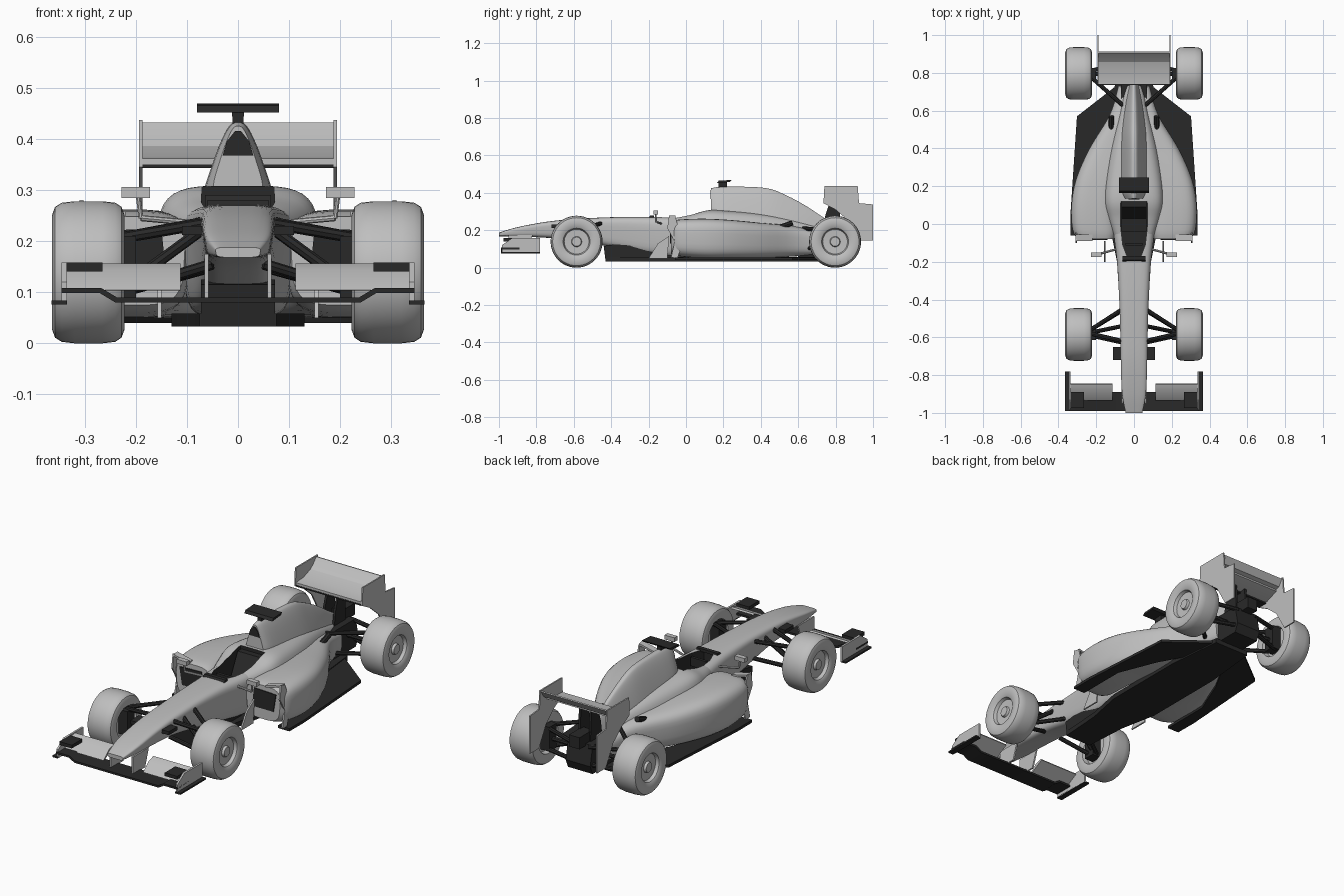
import bpy, bmesh, math
from mathutils import Vector

if "Cube" in bpy.data.objects:
    bpy.data.objects.remove(bpy.data.objects["Cube"], do_unlink=True)


def material(name, value):
    m = bpy.data.materials.new(name)
    m.use_nodes = True
    color = (value, value, value, 1)
    m.diffuse_color = color
    m.node_tree.nodes["Principled BSDF"].inputs["Base Color"].default_value = color
    return m


LIGHT = material("light_grey", 0.52)
DARK = material("carbon_black", 0.022)
parts = []


def finish(name, bm, mat, mirror=False):
    bmesh.ops.recalc_face_normals(bm, faces=bm.faces)
    me = bpy.data.meshes.new(name)
    bm.to_mesh(me)
    bm.free()
    me.materials.append(mat)
    ob = bpy.data.objects.new(name, me)
    bpy.context.scene.collection.objects.link(ob)
    if mirror:
        ob.modifiers.new("mirror", 'MIRROR').use_mirror_merge = False
    parts.append(ob)
    return ob


def bridge(bm, rings, caps=True):
    n = len(rings[0])
    for a, b in zip(rings, rings[1:]):
        for i in range(n):
            bm.faces.new((a[i], a[(i + 1) % n], b[(i + 1) % n], b[i]))
    if caps:
        bm.faces.new(rings[0])
        bm.faces.new(rings[-1])


def prism(name, pts, axis, lo, hi, mat, mirror=False):
    """Extrude a flat outline along the given axis."""
    put = {'x': lambda p, d: (d, p[0], p[1]),
           'y': lambda p, d: (p[0], d, p[1]),
           'z': lambda p, d: (p[0], p[1], d)}[axis]
    bm = bmesh.new()
    bridge(bm, [[bm.verts.new(put(p, d)) for p in pts] for d in (lo, hi)])
    return finish(name, bm, mat, mirror)


def box(name, x, y, z, mat, mirror=False):
    outline = [(x[0], y[0]), (x[1], y[0]), (x[1], y[1]), (x[0], y[1])]
    return prism(name, outline, 'z', z[0], z[1], mat, mirror)


def rod(name, a, b, r, mat, mirror=True):
    a, b = Vector(a), Vector(b)
    q = (b - a).to_track_quat('Z', 'Y')
    bm = bmesh.new()
    circle = [Vector((math.cos(k * math.pi / 4), math.sin(k * math.pi / 4), 0)) * r for k in range(8)]
    bridge(bm, [[bm.verts.new(p + q @ c) for c in circle] for p in (a, b)])
    return finish(name, bm, mat, mirror)


def loft(name, stations, power, mat, mirror=False, n=32, steps=4):
    """Stations: y, centre x, half width low, half width high, bottom z, top z."""
    pts = [stations[0]] + stations + [stations[-1]]
    fine = []
    for i in range(1, len(pts) - 2):
        p0, p1, p2, p3 = pts[i - 1:i + 3]
        for s in range(steps):
            t = s / steps
            fine.append([b + 0.5 * t * (c - a + t * (2*a - 5*b + 4*c - d + t * (3*(b - c) + d - a)))
                         for a, b, c, d in zip(p0, p1, p2, p3)])
    fine.append(stations[-1])
    bm = bmesh.new()
    rings = []
    for y, xc, low, high, zb, zt in fine:
        ring = []
        for k in range(n):
            a = 2 * math.pi * (k + 0.5) / n
            u = math.copysign(abs(math.cos(a)) ** (2 / power), math.cos(a))
            v = math.copysign(abs(math.sin(a)) ** (2 / power), math.sin(a)) / 2 + 0.5
            ring.append(bm.verts.new((xc + u * (low + (high - low) * v), y, zb + (zt - zb) * v)))
        rings.append(ring)
    bridge(bm, rings)
    return finish(name, bm, mat, mirror)


# Nose and tub
tub = loft("nose_and_tub", [
    (-1, 0, .042, .045, .168, .188), (-.9, 0, .058, .066, .166, .217),
    (-.75, 0, .062, .073, .16, .245), (-.6, 0, .064, .076, .148, .26),
    (-.4, 0, .068, .083, .11, .27), (-.2, 0, .08, .095, .07, .272),
    (0, 0, .1, .115, .05, .268), (.3, 0, .1, .1, .05, .26)], 4.5, LIGHT)

# Cockpit shoulders and lower engine cover
shoulders = loft("cockpit_shoulders", [
    (-.06, 0, .12, .1, .15, .268), (.03, 0, .16, .125, .15, .285),
    (.12, 0, .18, .14, .15, .308), (.25, 0, .18, .125, .15, .302),
    (.42, 0, .15, .1, .12, .285), (.6, 0, .1, .065, .08, .25),
    (.76, 0, .06, .035, .08, .2)], 4, LIGHT)

# Airbox and spine
loft("airbox_and_spine", [
    (.135, 0, .06, .014, .28, .425), (.2, 0, .085, .022, .25, .433),
    (.42, 0, .09, .022, .2, .427), (.54, 0, .075, .018, .2, .385),
    (.65, 0, .055, .014, .18, .325), (.74, 0, .035, .01, .15, .265),
    (.82, 0, .02, .008, .14, .22)], 3.5, LIGHT)
prism("airbox_intake", [(-.03, .368), (.03, .368), (.022, .395), (.006, .415), (-.006, .415), (-.022, .395)],
      'y', .13, .137, DARK)

# Sidepods
loft("sidepod", [
    (-.08, .2, .09, .1, .075, .248), (-.03, .21, .11, .12, .06, .258),
    (.1, .215, .113, .12, .05, .262), (.24, .19, .11, .12, .05, .255),
    (.4, .11, .12, .13, .05, .24), (.58, .03, .095, .1, .06, .222),
    (.73, .02, .06, .065, .07, .185)], 3.6, LIGHT, mirror=True)
prism("sidepod_inlet", [(.14, .13), (.26, .13), (.275, .22), (.15, .225)], 'y', -.085, -.078, DARK, True)
prism("sidepod_vane", [(-.1, .21), (-.09, .28), (-.055, .27), (-.02, .13), (-.045, .05), (-.08, .055), (-.06, .14)],
      'x', .302, .31, LIGHT, True)
prism("vane_bridge", [(.22, .248), (.306, .268), (.306, .278), (.22, .258)], 'y', -.09, -.055, LIGHT, True)

# Cockpit opening cut through tub and shoulders
half = [(.03, -.19), (.06, -.11), (.072, 0), (.07, .12)]
cutter = prism("cockpit_cutter", half + [(-x, y) for x, y in reversed(half)], 'z', .13, .45, LIGHT)
cutter.hide_render = True
for ob in (cutter, tub, shoulders):
    ob.data.materials.append(DARK)
for f in cutter.data.polygons:
    f.material_index = 1
for ob in (tub, shoulders):
    cut = ob.modifiers.new("cockpit", 'BOOLEAN')
    cut.operation = 'DIFFERENCE'
    cut.solver = 'EXACT'
    cut.object = cutter
    bpy.context.view_layer.objects.active = ob
    bpy.ops.object.modifier_apply(modifier=cut.name)
parts.remove(cutter)
bpy.data.objects.remove(cutter, do_unlink=True)
prism("seat", [(-.04, .13), (.12, .13), (.12, .29), (.09, .29), (.03, .17), (-.04, .16)], 'x', -.065, .065, DARK)
prism("windscreen", [(-.2, .268), (-.19, .28), (-.17, .28), (-.17, .265)], 'x', -.06, .06, DARK)
box("steering_wheel", (-.045, .045), (-.115, -.1), (.215, .26), DARK)

# Camera mast
prism("camera_mast", [(-.01, .42), (.01, .42), (.012, .458), (-.012, .458)], 'y', .175, .22, DARK)
prism("camera_bar", [(.165, .452), (.235, .458), (.245, .469), (.175, .465)], 'x', -.08, .08, DARK)

# Mirrors
box("mirror", (.172, .228), (-.175, -.15), (.284, .306), LIGHT, True)
rod("mirror_post", (.195, -.162, .285), (.19, -.16, .245), .005, LIGHT)
rod("mirror_arm", (.19, -.16, .245), (.08, -.13, .235), .006, LIGHT)

# Floor, splitter and plank
prism("splitter", [(-.43, .035), (-.44, .115), (-.38, .125), (-.07, .1), (-.07, .035)], 'x', -.072, .072, DARK)
half = [(.075, -.43), (.09, -.2), (.13, 0), (.13, .45), (.1, .75)]
prism("plank", half + [(-x, y) for x, y in reversed(half)], 'z', .033, .058, DARK)
prism("floor_edge", [(.27, -.06), (.335, -.06), (.336, .06), (.302, .57), (.09, .735), (.08, .6),
                     (.19, .4), (.27, .2)], 'z', .04, .054, DARK, True)
prism("turning_vane", [(-.2, .05), (-.1, .05), (-.09, .17), (-.15, .13)], 'x', .15, .158, LIGHT, True)

# Front wing
half = [(.24, .08), (.27, .098), (.345, .098), (.345, .108), (.267, .108), (.237, .09)]
prism("front_wing_plane", half + [(-x, z) for x, z in reversed(half)], 'y', -.99, -.89, DARK)
prism("front_wing_flap", [(-.935, .104), (-.925, .103), (-.845, .148), (-.85, .156), (-.89, .143)],
      'x', .113, .338, LIGHT, True)
prism("front_endplate", [(-.985, .078), (-.985, .12), (-.93, .158), (-.78, .158), (-.78, .078)],
      'x', .335, .345, LIGHT, True)
box("front_footplate", (.335, .365), (-.99, -.78), (.076, .084), DARK, True)
box("front_winglet", (.265, .336), (-.975, -.89), (.141, .158), DARK, True)
prism("nose_pylon", [(-.95, .085), (-.95, .175), (-.82, .175), (-.85, .085)], 'x', .058, .066, LIGHT, True)
box("nose_camera", (.06, .11), (-.72, -.65), (.212, .23), DARK, True)

# Rear wing
prism("rear_wing_plane", [(.738, .35), (.8, .352), (.87, .378), (.868, .39), (.8, .366), (.738, .362)],
      'x', -.188, .188, LIGHT)
prism("rear_wing_flap", [(.855, .384), (.89, .395), (.913, .43), (.905, .432), (.88, .405)],
      'x', -.188, .188, LIGHT)
box("rear_wing_lip", (-.188, .188), (.736, .79), (.343, .35), DARK)
prism("rear_endplate", [(.735, .345), (.74, .437), (.918, .437), (.925, .345), (1, .338), (1, .145),
                        (.93, .145), (.87, .25), (.8, .31)], 'x', .187, .194, LIGHT, True)
prism("rear_wing_pylon", [(.73, .18), (.83, .18), (.82, .355), (.77, .355), (.745, .28)], 'x', .024, .036, DARK, True)

# Gearbox and exhausts
prism("gearbox", [(.6, .055), (.86, .055), (.88, .1), (.86, .2), (.6, .2)], 'x', -.07, .07, DARK)
box("rear_crash_box", (-.03, .03), (.8, .91), (.19, .25), DARK)
rod("exhaust", (.12, .5, .215), (.12, .57, .24), .014, DARK)

# Suspension: inner pivot to outer hub
arms = {
    "front_upper_arm_a": ((.06, -.45, .238), (.23, -.56, .206)),
    "front_upper_arm_b": ((.06, -.62, .235), (.23, -.58, .206)),
    "front_lower_arm_a": ((.05, -.45, .15), (.23, -.56, .1)),
    "front_lower_arm_b": ((.05, -.63, .155), (.23, -.59, .1)),
    "front_push_rod": ((.06, -.54, .23), (.23, -.575, .105)),
    "rear_upper_arm_a": ((.05, .62, .21), (.23, .78, .2)),
    "rear_upper_arm_b": ((.05, .86, .19), (.23, .81, .2)),
    "rear_lower_arm_a": ((.05, .62, .11), (.23, .78, .09)),
    "rear_lower_arm_b": ((.05, .86, .1), (.23, .81, .09)),
    "rear_drive_shaft": ((.05, .795, .14), (.23, .795, .14))}
for name, (a, b) in arms.items():
    rod(name, a, b, .011, DARK)

# Wheels: lathe a tyre-and-rim profile of (radius, x)
profile = [(.004, .348), (.024, .348), (.028, .336), (.066, .338), (.072, .354), (.078, .358), (.112, .364),
           (.128, .358), (.136, .345), (.139, .32), (.139, .265), (.136, .24), (.128, .228), (.112, .222),
           (.08, .226), (.074, .25), (.004, .25)]
for name, y in (("front", -.585), ("rear", .797)):
    bm = bmesh.new()
    rings = []
    for r, x in profile:
        angles = [2 * math.pi * k / 48 for k in range(48)]
        rings.append([bm.verts.new((x, y + r * math.cos(a), .139 + r * math.sin(a))) for a in angles])
    bridge(bm, rings)
    finish(name + "_wheel", bm, LIGHT, True)
    box(name + "_upright", (.2, .252), (y - .03, y + .03), (.085, .21), DARK, True)

# Smooth shading with crisp edges
bpy.ops.object.select_all(action='DESELECT')
for ob in parts:
    ob.select_set(True)
bpy.context.view_layer.objects.active = parts[0]
bpy.ops.object.shade_smooth_by_angle(angle=math.radians(32))
